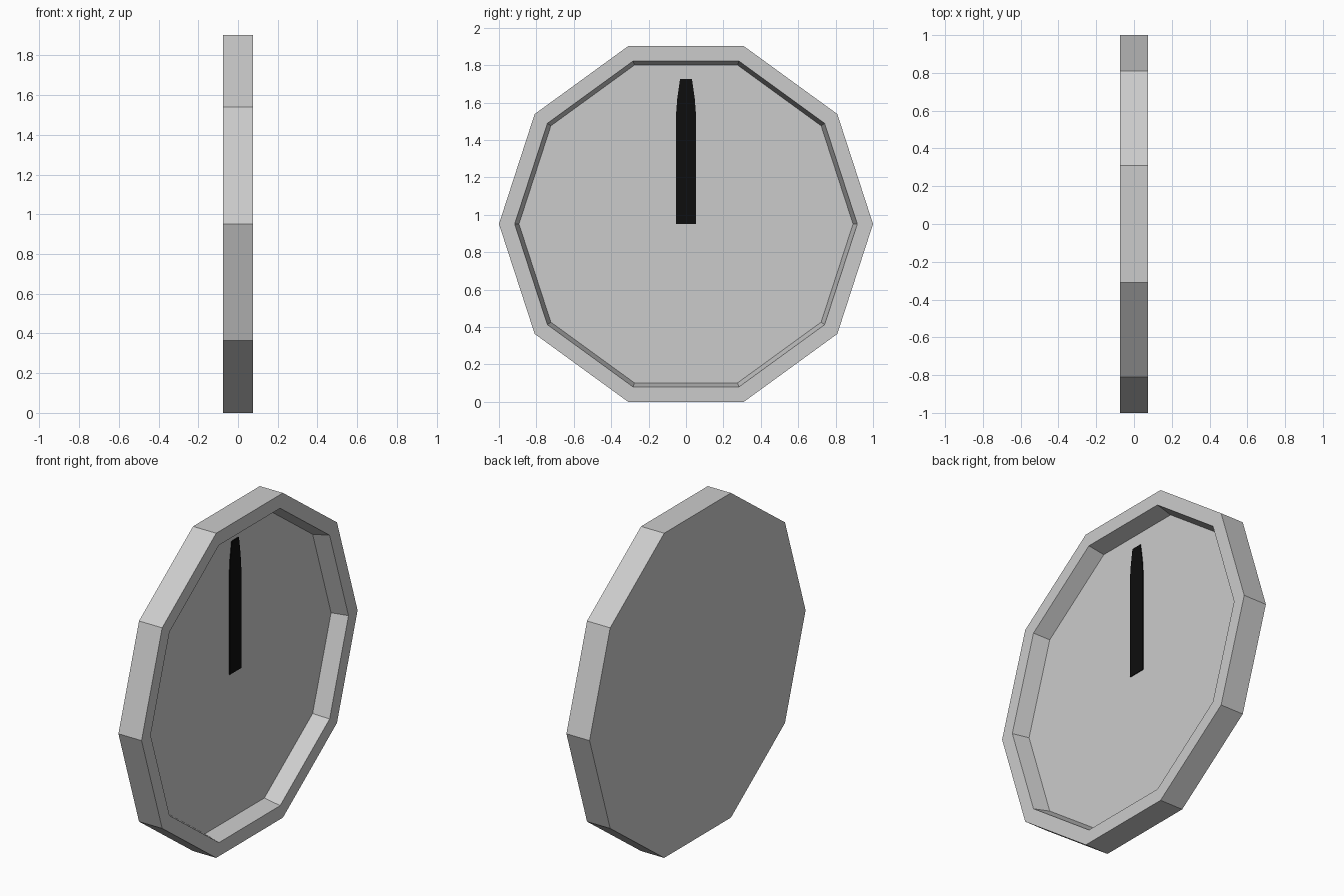
import bpy
import bmesh
from math import cos, sin, pi

cube = bpy.data.objects.get("Cube")
if cube:
    bpy.data.objects.remove(cube, do_unlink=True)

SIDES = 10
CENTRE_Z = cos(pi / SIDES)
FRONT, BACK, FLOOR = 0.075, -0.075, -0.022


def make_material(name, value):
    mat = bpy.data.materials.new(name)
    mat.use_nodes = True
    colour = (value, value, value, 1)
    mat.diffuse_color = colour
    mat.node_tree.nodes["Principled BSDF"].inputs["Base Color"].default_value = colour
    return mat


def make_object(name, bm, mat):
    bmesh.ops.recalc_face_normals(bm, faces=bm.faces)
    mesh = bpy.data.meshes.new(name)
    bm.to_mesh(mesh)
    bm.free()
    mesh.materials.append(mat)
    obj = bpy.data.objects.new(name, mesh)
    bpy.context.collection.objects.link(obj)
    return obj


def ring(bm, radius, x):
    angles = [2 * pi * i / SIDES for i in range(SIDES)]
    return [bm.verts.new((x, radius * cos(a), CENTRE_Z + radius * sin(a))) for a in angles]


# Ten-sided dial: back, outer wall, rim, tapered inner wall and sunken floor
bm = bmesh.new()
rings = [ring(bm, r, x) for r, x in
         ((1, BACK), (1, FRONT), (0.916, FRONT), (0.893, FLOOR))]
for a, b in zip(rings, rings[1:]):
    for i in range(SIDES):
        j = (i + 1) % SIDES
        bm.faces.new((a[i], a[j], b[j], b[i]))
bm.faces.new(rings[0])
bm.faces.new(rings[-1])
make_object("dial_case", bm, make_material("light grey", 0.6))

# Thin tapered pointer lying just above the floor
bm = bmesh.new()
half = [(0.053, 0.95), (0.053, 1.54), (0.047, 1.62), (0.032, 1.725)]
outline = half + [(-y, z) for y, z in reversed(half)]
face = bm.faces.new([bm.verts.new((FLOOR + 0.001, y, z)) for y, z in outline])
lifted = bmesh.ops.extrude_face_region(bm, geom=[face])["geom"]
bmesh.ops.translate(bm, vec=(0.005, 0, 0),
                    verts=[v for v in lifted if isinstance(v, bmesh.types.BMVert)])
make_object("pointer", bm, make_material("black", 0.004))
